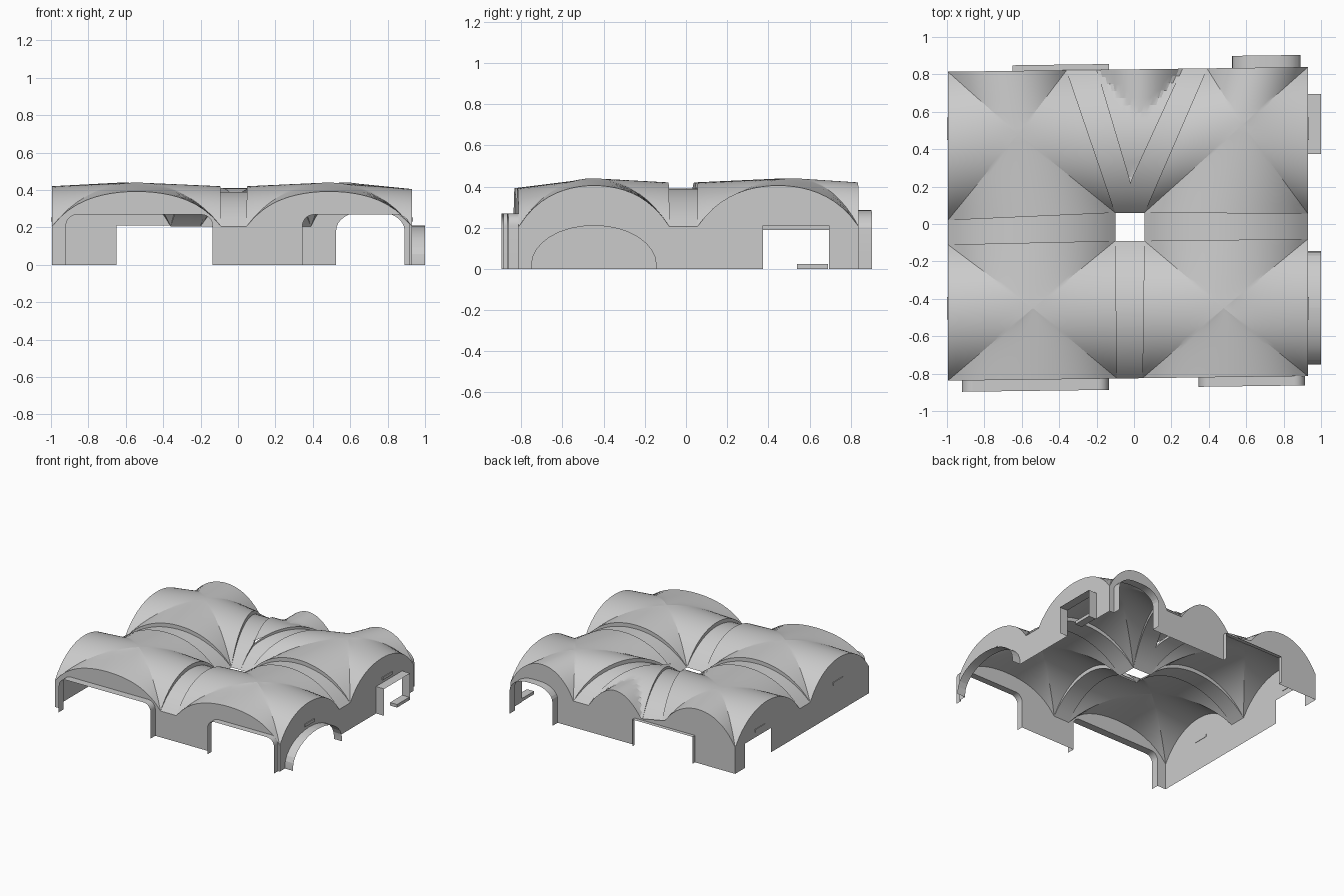
import bpy, bmesh, math
from mathutils import Vector

if "Cube" in bpy.data.objects:
    bpy.data.objects.remove(bpy.data.objects["Cube"], do_unlink=True)

stone = bpy.data.materials.new("grey_stone")
stone.use_nodes = True
stone.diffuse_color = (0.6, 0.6, 0.6, 1)
stone.node_tree.nodes["Principled BSDF"].inputs["Base Color"].default_value = (0.6, 0.6, 0.6, 1)

SPRING, CROWN, RIB = 0.205, 0.235, 0.185
N = 20


def finish(name, bm, up=False):
    bmesh.ops.remove_doubles(bm, verts=bm.verts, dist=0.0005)
    bm.normal_update()
    if up:
        bmesh.ops.reverse_faces(bm, faces=[f for f in bm.faces if f.normal.z < 0])
    mesh = bpy.data.meshes.new(name)
    bm.to_mesh(mesh)
    bm.free()
    mesh.materials.append(stone)
    ob = bpy.data.objects.new(name, mesh)
    bpy.context.collection.objects.link(ob)
    bpy.ops.object.select_all(action='DESELECT')
    ob.select_set(True)
    bpy.context.view_layer.objects.active = ob
    bpy.ops.object.shade_smooth_by_angle(angle=math.radians(14))
    return ob


def loft(bm, rows):
    """Skin a list of equally long point rows."""
    grid = [[bm.verts.new(p) for p in row] for row in rows]
    for a, b in zip(grid, grid[1:]):
        for i in range(len(a) - 1):
            bm.faces.new((a[i], a[i + 1], b[i + 1], b[i]))


def arch(v):
    """Segmental arch, 0 at both ends and 1 at the middle."""
    radius = 0.606
    return (math.sqrt(radius ** 2 - (0.9 * (v - 0.5)) ** 2) - radius + 0.2) / 0.2


def mix(a, b, t):
    return Vector(a) * (1 - t) + Vector(b) * t


def edge_rise(s, peak):
    return CROWN - (CROWN - peak) * 4 * s * (1 - s)


def arch_line(a, b, peak, rib=False):
    pts = []
    for i in range(N + 1):
        s = i / N
        p = mix(a, b, s)
        rise = RIB if rib else edge_rise(s, peak)
        pts.append((p.x, p.y, SPRING + rise * arch(s)))
    return pts


# Outer wall lines
def front(x): return (x, -0.825 + 0.013 * x)
def back(x): return (x, 0.827 + 0.013 * x)
def right_side(y): return (0.93, y)
def left_side(y): return (-0.995, y)


# Groin vault: four cells meeting at a crown point
def vault(name, corners, crown, peaks):
    bm = bmesh.new()
    for k in range(4):
        a, b = corners[k], corners[(k + 1) % 4]
        rows = []
        for j in range(N // 2 + 1):
            r = j / (N // 2)
            row = []
            for i in range(N + 1):
                s = i / N
                p = mix(crown, mix(a, b, s), r)
                rise = CROWN - r * (CROWN - edge_rise(s, peaks[k]))
                row.append((p.x, p.y, SPRING + rise * arch(0.5 + r * (s - 0.5))))
            rows.append(row)
        loft(bm, rows)
    bmesh.ops.dissolve_degenerate(bm, edges=bm.edges, dist=0.0005)
    finish(name, bm, up=True)


HIGH, LOW = 0.215, 0.187
L, R = -0.1, 0.055            # column hole in x
F, B = -0.09, 0.06            # column hole in y
fl = [front(-0.995), front(-0.09), (L, F), left_side(-0.11)]
fr = [front(0.045), front(0.93), right_side(-0.08), (R, F)]
br = [(R, B), right_side(0.055), back(0.93), back(0.39)]
bl = [left_side(0.02), (L, B), back(-0.36), back(-0.995)]
vault("front_right_vault", fl, (-0.54, -0.45), [LOW, HIGH, HIGH, HIGH])
vault("front_left_vault", fr, (0.48, -0.45), [LOW, 0.2, HIGH, HIGH])
vault("back_left_vault", br, (0.58, 0.53), [HIGH, 0.2, HIGH, HIGH])
vault("back_right_vault", bl, (-0.62, 0.48), [HIGH, HIGH, HIGH, HIGH])


# Straight ribs with risers up to the neighbouring vaults
def rib(name, edges):
    bm = bmesh.new()
    lines = [arch_line(a, b, HIGH, True) for a, b in edges]
    tops = [arch_line(a, b, HIGH) for a, b in edges]
    loft(bm, [tops[0], lines[0], lines[1], tops[1]])
    finish(name, bm)


rib("front_rib", [(fl[1], fl[2]), (fr[0], fr[3])])
rib("right_rib", [(fl[3], fl[2]), (bl[0], bl[1])])
rib("left_rib", [(br[1], br[0]), (fr[2], fr[3])])

# Back pair of ribs, splaying around a triangular vault
APEX, W0, W1 = (-0.02, 0.22), back(-0.2), back(0.26)


def inner_line(wall, lift):
    pts = []
    for i in range(N + 1):
        s = i / N
        y = B + (wall[1] - B) * s
        x = APEX[0] + (wall[0] - APEX[0]) * max(0, (y - APEX[1]) / (wall[1] - APEX[1]))
        pts.append((x, y, SPRING + (RIB + lift) * arch(s)))
    return pts


def lunette(x):
    return SPRING + 0.175 * (1 - ((x - 0.03) / 0.23) ** 2)


for name, outer, wall in (("back_right_rib", (bl[1], bl[2]), W0),
                          ("back_left_rib", (br[0], br[3]), W1)):
    bm = bmesh.new()
    loft(bm, [arch_line(*outer, HIGH), arch_line(*outer, HIGH, True),
              inner_line(wall, 0), inner_line(wall, 0.02)])
    finish(name, bm)

bm = bmesh.new()
rows = []
for p, q in zip(inner_line(W0, 0.02), inner_line(W1, 0.02)):
    if p[1] > APEX[1] - 0.03:
        row = [mix(p, q, i / 24) for i in range(25)]
        rows.append([(v.x, v.y, max(v.z, lunette(v.x))) for v in row])
loft(bm, rows)
bmesh.ops.dissolve_degenerate(bm, edges=bm.edges, dist=0.0005)
finish("triangular_vault", bm, up=True)


# Walls: one outline with arched top and openings cut to the floor
def opening(c0, c1, h, rx=0.0, ry=0.0):
    if rx == 0:
        return [(c0, 0), (c0, h), (c1, h), (c1, 0)]
    angles = [math.pi / 2 * i / 8 for i in range(9)]
    start = [(c0 + rx * (1 - math.cos(a)), h - ry * (1 - math.sin(a))) for a in angles]
    end = [(c0 + c1 - c, z) for c, z in reversed(start)]
    return [(c0, 0)] + start + end + [(c1, 0)]


def wall(name, place, axis, top, openings, out):
    bm = bmesh.new()

    def put(c, z, depth=0.0):
        x, y = place(c)
        return (x + out[0] * depth, y + out[1] * depth, z)

    outline = [(p[axis], p[2]) for p in top]
    outline.append((outline[-1][0], 0))
    for shape, depth in reversed(openings):
        outline += reversed(shape)
    outline.append((outline[0][0], 0))
    clean = []
    for p in outline:
        if not clean or (Vector(p) - Vector(clean[-1])).length > 0.001:
            clean.append(p)
    face = bm.faces.new([bm.verts.new(put(*p)) for p in clean])
    face.normal_update()
    if face.normal.dot(Vector((*out, 0))) < 0:
        face.normal_flip()
    bmesh.ops.triangulate(bm, faces=[face])
    # Reveals projecting outward around the openings
    for shape, depth in openings:
        if depth:
            loft(bm, [[put(*p) for p in shape], [put(*p, depth) for p in shape]])
    finish(name, bm)


wall("front_wall", front, 0,
     arch_line(fl[0], fl[1], LOW) + arch_line(fr[0], fr[1], LOW),
     [(opening(-0.92, -0.135, 0.268, 0.06, 0.06), 0.06),
      (opening(0.345, 0.915, 0.268, 0.06, 0.06), 0.05)], (0, -1))
small_arch = [(*back(x), lunette(x)) for x in [-0.2 + 0.46 * i / N for i in range(N + 1)]]
wall("back_wall", back, 0,
     arch_line(bl[3], bl[2], HIGH) + small_arch + arch_line(br[3], br[2], HIGH),
     [(opening(-0.65, -0.135, 0.21), 0.03),
      (opening(0.525, 0.89, 0.285, 0.15, 0.1), 0.065)], (0, 1))
wall("left_wall", right_side, 1,
     arch_line(fr[1], fr[2], 0.2) + arch_line(br[1], br[2], 0.2),
     [(opening(-0.75, -0.145, 0.21, 0.3, 0.19), 0.07),
      (opening(0.375, 0.695, 0.21), 0.07)], (1, 0))
wall("right_wall", left_side, 1,
     arch_line(fl[0], fl[3], HIGH) + arch_line(bl[0], bl[3], HIGH),
     [(opening(0.375, 0.695, 0.19), 0)], (-1, 0))


# Small vent plates and the door sill
def box(name, centre, size):
    bm = bmesh.new()
    bmesh.ops.create_cube(bm, size=1)
    for v in bm.verts:
        v.co = Vector([c + s * k for c, s, k in zip(centre, size, v.co)])
    finish(name, bm)


for side, x in (("left", 0.932), ("right", -0.996)):
    for end, y in (("front", -0.45), ("back", 0.51)):
        box(f"{side}_{end}_vent", (x, y, 0.243), (0.008, 0.12, 0.022))
box("door_sill", (0.965, 0.615, 0.012), (0.06, 0.15, 0.024))
